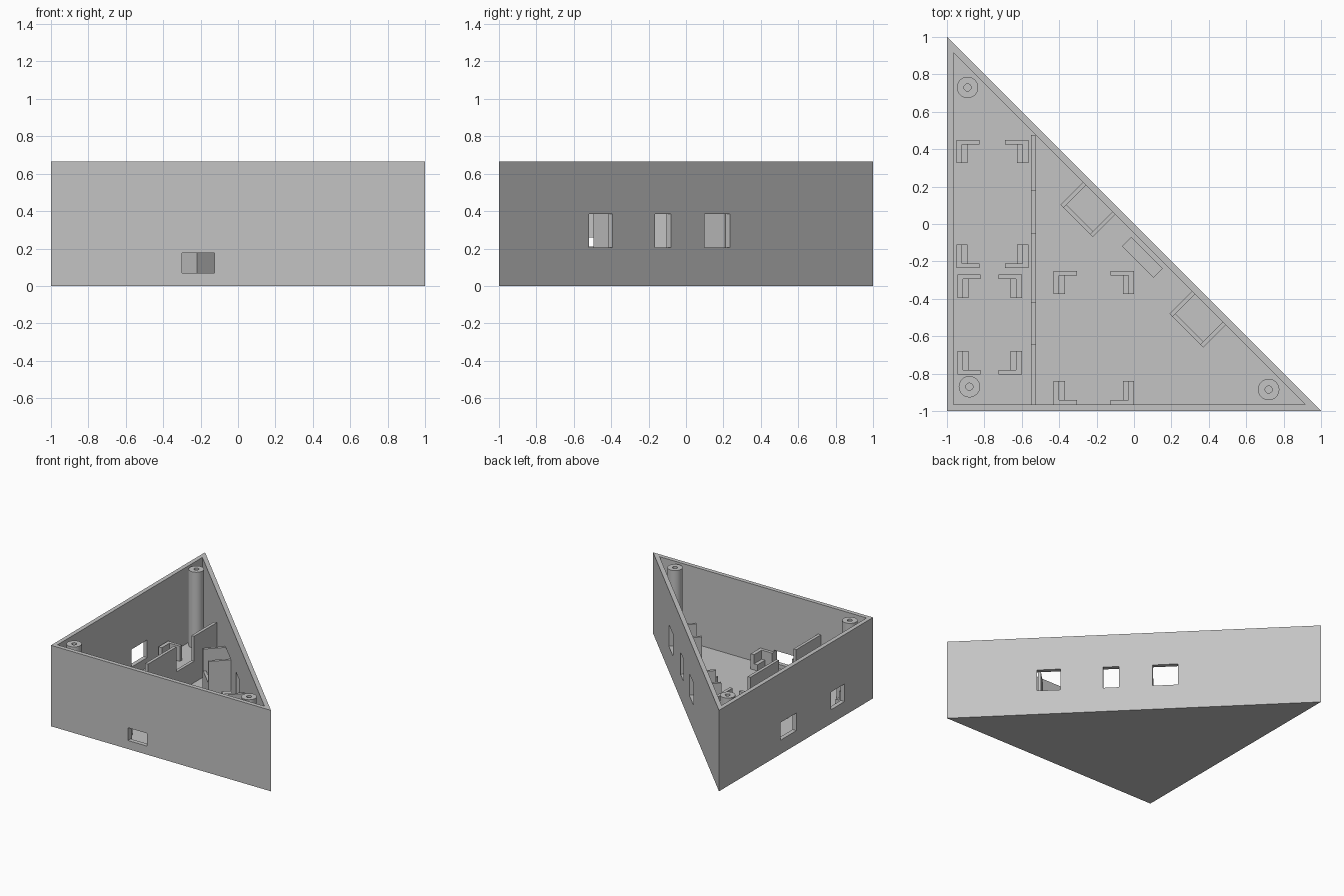
import bpy, bmesh, math
from mathutils import Matrix, Vector

cube = bpy.data.objects.get("Cube")
if cube:
    bpy.data.objects.remove(cube, do_unlink=True)

grey = bpy.data.materials.new("plain grey")
grey.use_nodes = True
colour = (0.55, 0.55, 0.55, 1)
grey.diffuse_color = colour
grey.node_tree.nodes["Principled BSDF"].inputs["Base Color"].default_value = colour

HEIGHT, WALL, FLOOR = 0.665, 0.035, 0.035
BASE = FLOOR - 0.005           # parts sink slightly into the floor
DIAGONAL = Matrix.Rotation(math.radians(-45), 4, 'Z')


def finish(bm, name):
    bmesh.ops.recalc_face_normals(bm, faces=bm.faces)
    mesh = bpy.data.meshes.new(name)
    bm.to_mesh(mesh)
    bm.free()
    mesh.materials.append(grey)
    obj = bpy.data.objects.new(name, mesh)
    bpy.context.collection.objects.link(obj)
    return obj


def prism(name, outline, z0, z1):
    bm = bmesh.new()
    face = bm.faces.new([bm.verts.new((x, y, z0)) for x, y in outline])
    top = bmesh.ops.extrude_face_region(bm, geom=[face])["geom"]
    bmesh.ops.translate(bm, vec=(0, 0, z1 - z0),
                        verts=[v for v in top if isinstance(v, bmesh.types.BMVert)])
    return finish(bm, name)


def box(name, xs, ys, zs, matrix=Matrix()):
    x0, x1 = sorted(xs)
    y0, y1 = sorted(ys)
    obj = prism(name, [(x0, y0), (x1, y0), (x1, y1), (x0, y1)], *zs)
    obj.data.transform(matrix)
    return obj


def cut(target, cutter):
    mod = target.modifiers.new("cut", 'BOOLEAN')
    mod.operation = 'DIFFERENCE'
    mod.solver = 'EXACT'
    mod.object = cutter
    bpy.context.view_layer.objects.active = target
    bpy.ops.object.modifier_apply(modifier=mod.name)
    bpy.data.objects.remove(cutter, do_unlink=True)


# Open triangular case: outer prism minus an inset cavity
case = prism("case", [(-1, -1), (1, -1), (-1, 1)], 0, HEIGHT)
low = -1 + WALL
far = -WALL * math.sqrt(2) - low
cut(case, prism("cavity", [(low, low), (far, low), (low, far)], FLOOR, 1))

# Openings through the front, left-hand and diagonal walls
cut(case, box("front_port", (-0.30, -0.125), (-1.1, -0.95), (0.07, 0.175)))
for y0, y1 in ((-0.005, 0.2), (-0.63, -0.455)):
    cut(case, box("side_port", (-1.1, -0.95), (y0, y1), (0.115, 0.26)))
for t0, t1 in ((-0.332, -0.141), (0.113, 0.233), (0.555, 0.735)):
    cut(case, box("sensor_window", (t0, t1), (-0.05, 0.1), (0.205, 0.385), DIAGONAL))

# Partition with two lowered gaps
for i, (y0, y1, top) in enumerate(((low, -0.645, 0.415), (-0.645, -0.42, 0.21),
                                   (-0.42, -0.05, 0.415), (-0.05, 0.18, 0.21),
                                   (0.18, 0.475, 0.415))):
    box(f"partition_{i + 1}", (-0.55, -0.525), (y0, y1), (BASE, top))


# Screw posts: tubes spun from a rectangular section
def post(name, x, y):
    bm = bmesh.new()
    section = [(0.019, BASE), (0.057, BASE), (0.057, 0.66), (0.019, 0.66)]
    face = bm.faces.new([bm.verts.new((r, 0, z)) for r, z in section])
    edges = list(face.edges)
    bm.faces.remove(face)
    bmesh.ops.spin(bm, geom=edges, cent=(0, 0, 0), axis=(0, 0, 1),
                   angle=2 * math.pi, steps=32, use_duplicate=False)
    bmesh.ops.remove_doubles(bm, verts=bm.verts, dist=0.0005)
    bmesh.ops.translate(bm, verts=bm.verts, vec=Vector((x, y, 0)))
    obj = finish(bm, name)
    bpy.ops.object.select_all(action='DESELECT')
    obj.select_set(True)
    bpy.context.view_layer.objects.active = obj
    bpy.ops.object.shade_smooth_by_angle(angle=math.radians(30))


post("back_post", -0.89, 0.73)
post("front_right_post", -0.88, -0.87)
post("front_left_post", 0.72, -0.885)


# Board corners: an L-shaped guide with a lower ledge inside it
def board_mount(name, x0, x1, y0, y1):
    arm, thick, top, ledge = 0.125, 0.025, 0.16, 0.085
    for x, sx in ((x0, 1), (x1, -1)):
        for y, sy in ((y0, 1), (y1, -1)):
            inner = y + sy * thick
            end = y + sy * arm
            side = x + sx * 0.03
            box(name + "_guide_end", (x, x + sx * arm), (y, inner), (BASE, top))
            box(name + "_guide_side", (x, side), (inner, end), (BASE, top))
            box(name + "_ledge", (side, side + sx * 0.03), (inner, end), (BASE, ledge))


board_mount("back_board", -0.95, -0.565, -0.235, 0.45)
board_mount("front_board", -0.945, -0.6, -0.805, -0.27)
board_mount("middle_board", -0.43, 0.0, low, -0.25)

# Sensor holders against the diagonal wall: tall cheeks and a low back
for name, t0, t1 in (("back_holder", -0.35, -0.106), ("front_holder", 0.474, 0.728)):
    back, rim = -0.205, -WALL + 0.002
    for a, b in ((t0, t0 + 0.022), (t1 - 0.022, t1)):
        box(name + "_cheek", (a, b), (back, rim), (BASE, 0.385), DIAGONAL)
    box(name + "_back", (t0 + 0.022, t1 - 0.022), (back, back + 0.022), (BASE, 0.205), DIAGONAL)

# Low support block behind the middle window
box("middle_support", (0.039, 0.276), (-0.13, -0.06), (BASE, 0.2), DIAGONAL)
